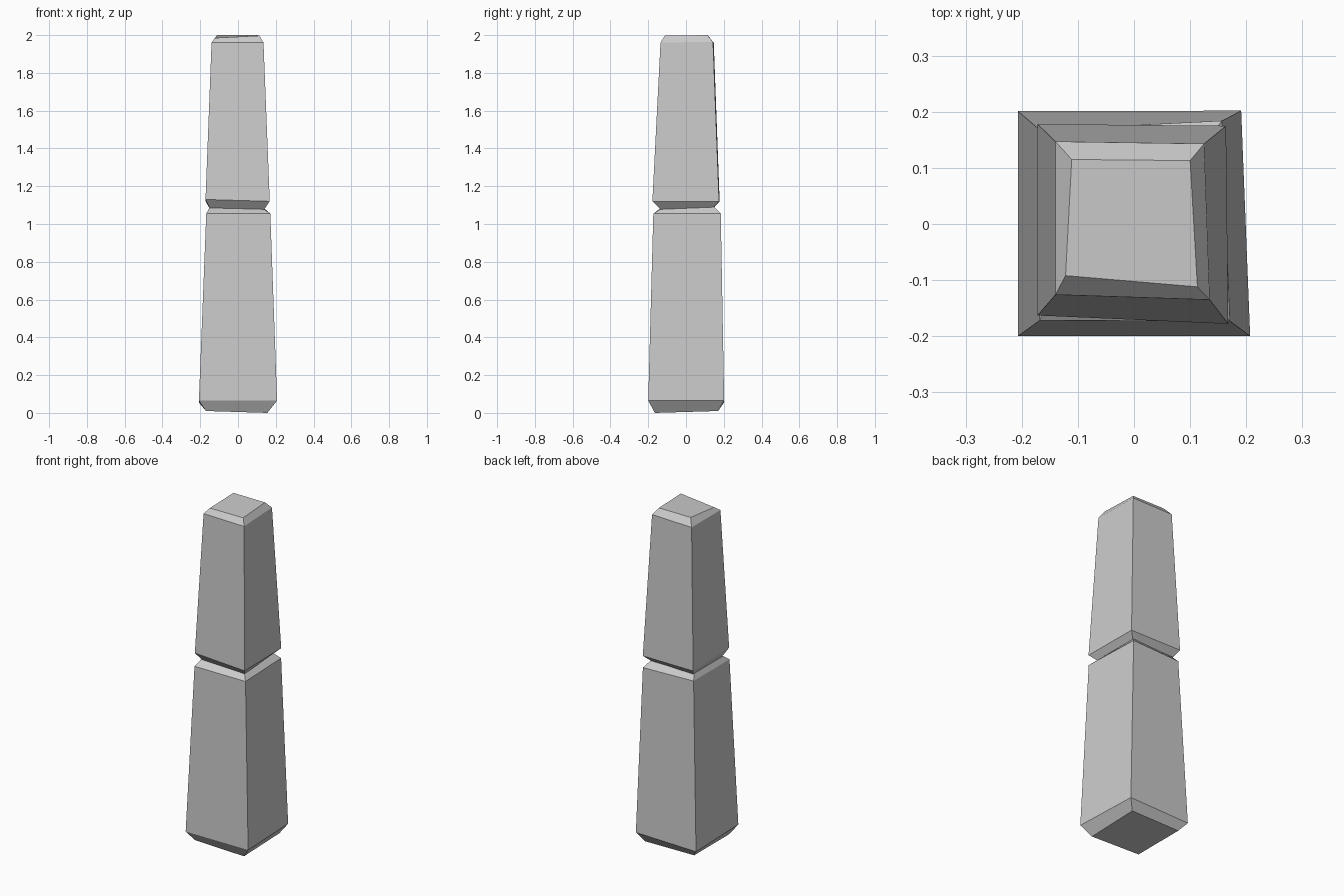
import bpy


def ring_block(name, rings):
    """Closed four-sided block; each ring lists its corners FL, FR, BR, BL."""
    verts = [p for ring in rings for p in ring]
    n = len(rings)
    faces = [(3, 2, 1, 0), tuple(4 * (n - 1) + i for i in range(4))]
    for r in range(n - 1):
        for i in range(4):
            j = (i + 1) % 4
            faces.append((4*r + i, 4*r + j, 4*r + 4 + j, 4*r + 4 + i))
    mesh = bpy.data.meshes.new(name)
    mesh.from_pydata(verts, [], faces)
    mesh.update()
    obj = bpy.data.objects.new(name, mesh)
    bpy.context.collection.objects.link(obj)
    return obj


# Lower stone, slightly irregular, with chamfered ends
ring_block("lower_stone", [
    [(-.17, -.165, .01), (.155, -.165, 0), (.155, .17, .01), (-.17, .165, .01)],
    [(-.207, -.2, .065), (.207, -.2, .065), (.191, .202, .065), (-.207, .201, .055)],
    [(-.168, -.172, 1.055), (.171, -.173, 1.055), (.157, .184, 1.055), (-.168, .168, 1.055)],
    [(-.152, -.135, 1.085), (.138, -.135, 1.078), (.13, .15, 1.09), (-.152, .14, 1.085)],
])

# Upper stone, tapering to a chamfered, tilted top
ring_block("upper_stone", [
    [(-.15, -.13, 1.085), (.138, -.135, 1.077), (.13, .145, 1.088), (-.15, .145, 1.083)],
    [(-.172, -.163, 1.13), (.168, -.178, 1.12), (.164, .175, 1.12), (-.172, .178, 1.12)],
    [(-.14, -.126, 1.96), (.135, -.135, 1.96), (.125, .143, 1.965), (-.14, .147, 1.96)],
    [(-.122, -.092, 1.985), (.113, -.112, 1.997), (.1, .113, 2), (-.111, .115, 2)],
])
